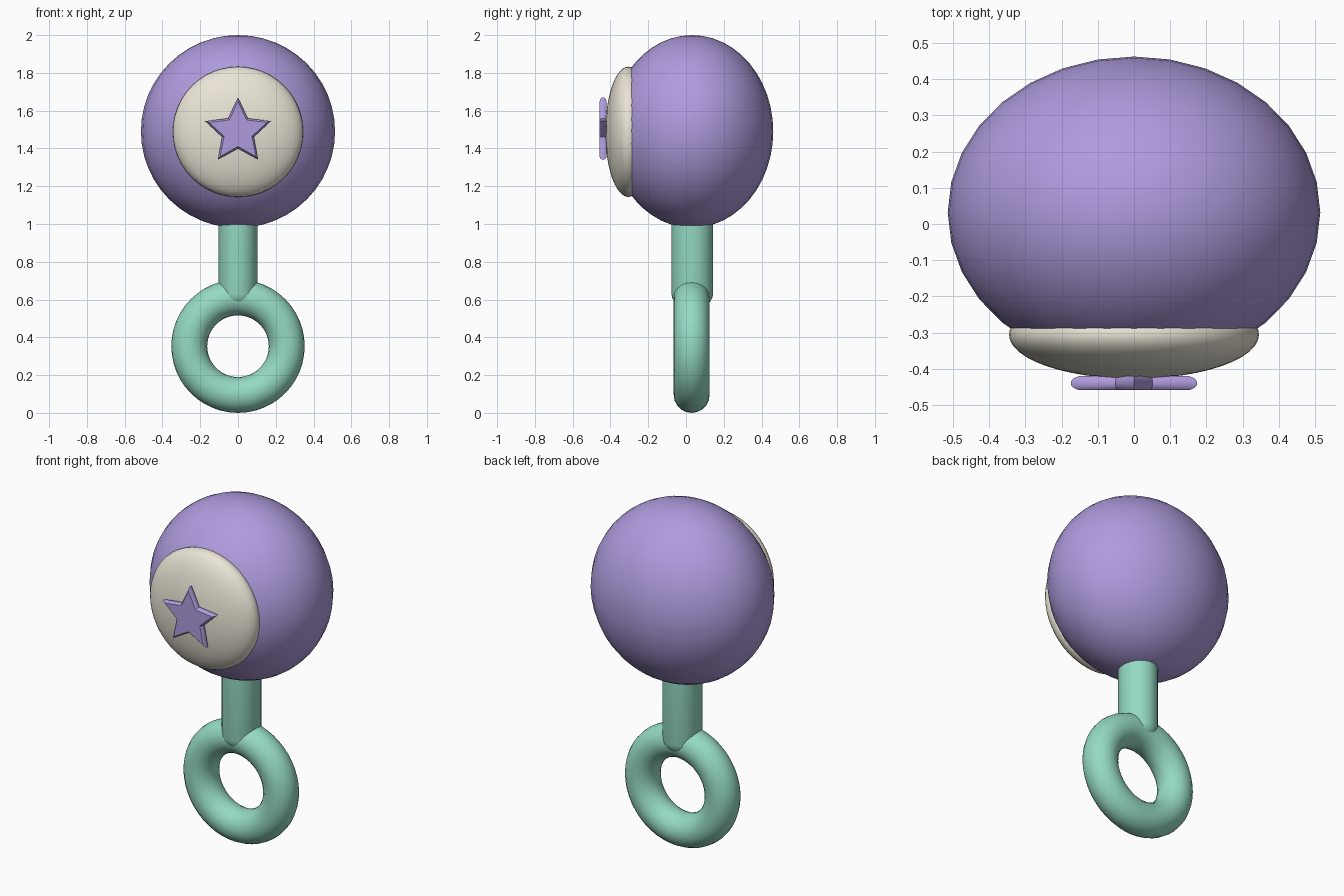
import bpy, bmesh
from math import sin, cos, pi, radians

if "Cube" in bpy.data.objects:
    bpy.data.objects.remove(bpy.data.objects["Cube"])


def material(name, rgb):
    m = bpy.data.materials.new(name)
    m.diffuse_color = (*rgb, 1)
    m.use_nodes = True
    m.node_tree.nodes["Principled BSDF"].inputs["Base Color"].default_value = m.diffuse_color
    return m


PURPLE = material("purple", (0.43, 0.33, 0.73))
CREAM = material("cream", (0.82, 0.78, 0.67))
MINT = material("mint", (0.30, 0.70, 0.55))


def finish(obj, name, mat, angle=40):
    obj.name = name
    obj.data.materials.append(mat)
    bpy.ops.object.select_all(action='DESELECT')
    obj.select_set(True)
    bpy.context.view_layer.objects.active = obj
    bpy.ops.object.transform_apply(location=False, rotation=True, scale=True)
    bpy.ops.object.shade_smooth_by_angle(angle=radians(angle))


def ellipsoid(name, mat, loc, scale, segs, rings, rot=(0, 0, 0)):
    bpy.ops.mesh.primitive_uv_sphere_add(segments=segs, ring_count=rings,
                                         radius=1, location=loc, rotation=rot)
    bpy.context.object.scale = scale
    finish(bpy.context.object, name, mat, 60)


def loft(name, mat, rings, loc, angle):
    """Skin a list of equal-length point rings and cap both ends."""
    bm = bmesh.new()
    rows = [[bm.verts.new(p) for p in ring] for ring in rings]
    n = len(rows[0])
    for a, b in zip(rows, rows[1:]):
        for i in range(n):
            j = (i + 1) % n
            bm.faces.new((a[i], a[j], b[j], b[i]))
    bm.faces.new(rows[0])
    bm.faces.new(rows[-1])
    bmesh.ops.recalc_face_normals(bm, faces=bm.faces)
    mesh = bpy.data.meshes.new(name)
    bm.to_mesh(mesh)
    bm.free()
    obj = bpy.data.objects.new(name, mesh)
    bpy.context.collection.objects.link(obj)
    obj.location = loc
    finish(obj, name, mat, angle)


# Ball head and the domed disc on its front (disc pole faces -y)
ellipsoid("head", PURPLE, (0, 0.032, 1.49), (0.514, 0.43, 0.51), 32, 24)
ellipsoid("front_disc", CREAM, (0, -0.305, 1.488), (0.345, 0.345, 0.122),
          48, 24, (pi / 2, 0, 0))

# Raised star with softened edges
star = []
for i in range(10):
    r = 0.183 if i % 2 == 0 else 0.088
    a = pi / 2 + i * pi / 5
    star.append((r * cos(a), r * sin(a)))
profile = [(0.0, 0.88), (0.006, 0.96), (0.013, 0.995), (0.019, 1.0),
           (0.025, 0.995), (0.032, 0.96), (0.038, 0.88)]
loft("star", PURPLE, [[(x * s, -d, z * s) for x, z in star] for d, s in profile],
     (0, -0.42, 1.488), 35)

# Handle stem with a rounded lower end
stem = [(0.08 * (1 - cos(t)), sin(t)) for t in (pi / 2 * k / 6 for k in range(1, 7))]
stem.append((0.52, 1.0))
loft("handle_stem", MINT,
     [[(0.103 * s * cos(2 * pi * i / 32), 0.11 * s * sin(2 * pi * i / 32), z)
       for i in range(32)] for z, s in stem],
     (0, 0.033, 0.55), 40)

# Grip ring
bpy.ops.mesh.primitive_torus_add(major_radius=0.258, minor_radius=0.095,
                                 major_segments=48, minor_segments=20,
                                 location=(0, 0.03, 0.353), rotation=(pi / 2, 0, 0))
finish(bpy.context.object, "grip_ring", MINT, 60)
